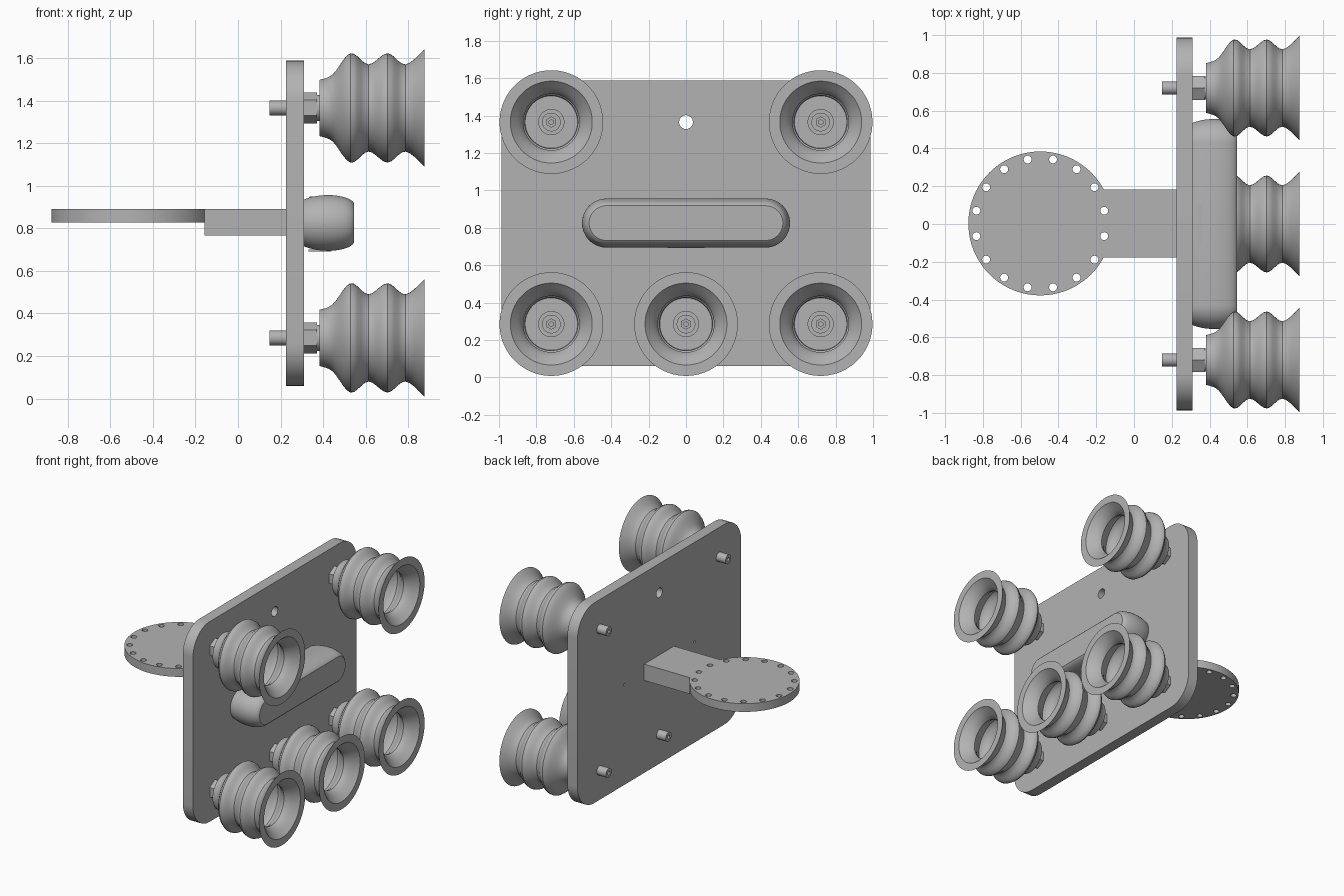
import bpy, bmesh, math
from mathutils import Matrix, Vector

if "Cube" in bpy.data.objects:
    bpy.data.objects.remove(bpy.data.objects["Cube"], do_unlink=True)

grey = bpy.data.materials.new("plain grey")
grey.use_nodes = True
grey.diffuse_color = (0.45, 0.45, 0.45, 1)
grey.node_tree.nodes["Principled BSDF"].inputs["Base Color"].default_value = grey.diffuse_color


def finish(bm, name, angle=32):
    """Turn a bmesh into a grey mesh, smooth with sharp edges kept."""
    bmesh.ops.remove_doubles(bm, verts=bm.verts, dist=0.0001)
    bmesh.ops.recalc_face_normals(bm, faces=bm.faces)
    mesh = bpy.data.meshes.new(name)
    bm.to_mesh(mesh)
    bm.free()
    mesh.shade_smooth()
    mesh.set_sharp_from_angle(angle=math.radians(angle))
    mesh.materials.append(grey)
    return mesh


def place(name, mesh, loc=(0, 0, 0)):
    ob = bpy.data.objects.new(name, mesh)
    ob.location = loc
    bpy.context.collection.objects.link(ob)
    return ob


def arc(cx, cy, r, start=0, end=360, n=24):
    full = end - start == 360
    steps = n if full else n - 1
    angles = [math.radians(start + (end - start) * k / steps) for k in range(n)]
    return [(cx + r * math.cos(a), cy + r * math.sin(a)) for a in angles]


def prism(name, outlines, lo, hi, facing_x=False):
    """Extrude a flat outline with holes along z, or along x."""
    curve = bpy.data.curves.new(name, 'CURVE')
    curve.dimensions = '2D'
    curve.fill_mode = 'BOTH'
    curve.extrude = (hi - lo) / 2
    for pts in outlines:
        sp = curve.splines.new('POLY')
        sp.points.add(len(pts) - 1)
        for p, (x, y) in zip(sp.points, pts):
            p.co = (x, y, 0, 1)
        sp.use_cyclic_u = True
    temp = bpy.data.objects.new(name, curve)
    raw = bpy.data.meshes.new_from_object(temp)
    bm = bmesh.new()
    bm.from_mesh(raw)
    bpy.data.objects.remove(temp)
    bpy.data.curves.remove(curve)
    bpy.data.meshes.remove(raw)
    bm.transform(Matrix.Translation((0, 0, (lo + hi) / 2)))
    if facing_x:
        bm.transform(Matrix(((0, 0, 1, 0), (1, 0, 0, 0), (0, 1, 0, 0), (0, 0, 0, 1))))
    return place(name, finish(bm, name))


def loft(name, profile, sides=48, stretch=0, ring=True):
    """Sweep an (x, radius) profile round the x axis; stretch widens it along y."""
    bm = bmesh.new()
    rings = []
    for x, r in profile:
        loop = []
        for k in range(sides):
            a = (k + 0.5) * math.tau / sides
            c = math.cos(a)
            loop.append(bm.verts.new((x, r * c + math.copysign(stretch, c), r * math.sin(a))))
        rings.append(loop)
    pairs = list(zip(rings, rings[1:]))
    if ring:
        pairs.append((rings[-1], rings[0]))
    else:
        bm.faces.new(rings[0])
        bm.faces.new(rings[-1])
    for a, b in pairs:
        for k in range(sides):
            j = (k + 1) % sides
            bm.faces.new((a[k], a[j], b[j], b[k]))
    return finish(bm, name)


def smooth_path(points, steps=5):
    """Rounded path through the given points."""
    p = [Vector(q) for q in points]
    p = [p[0]] + p + [p[-1]]
    out = []
    for i in range(1, len(p) - 2):
        m0, m1 = (p[i + 1] - p[i - 1]) / 2, (p[i + 2] - p[i]) / 2
        for s in range(steps):
            t = s / steps
            out.append(p[i] * (2*t**3 - 3*t**2 + 1) + m0 * (t**3 - 2*t**2 + t)
                       + p[i + 1] * (3*t**2 - 2*t**3) + m1 * (t**3 - t**2))
    return [tuple(v) for v in out + [p[-1]]]


def tube(x0, x1, r, bore):
    return [(x0, bore), (x0, r), (x1, r), (x1, bore)]


# Mounting plate with rounded corners, one large hole and two pin holes
Y, LOW, HIGH, R = 0.987, 0.06, 1.587, 0.2
outline = []
for n, (y, z) in enumerate([(Y - R, HIGH - R), (R - Y, HIGH - R), (R - Y, LOW + R), (Y - R, LOW + R)]):
    outline += arc(y, z, R, n * 90, n * 90 + 90, 12)
holes = [arc(0, 1.365, 0.037)] + [arc(s * 0.425, 0.825, 0.01, n=12) for s in (-1, 1)]
prism("mounting_plate", [outline] + holes, 0.225, 0.31, True)

# Round flange with a ring of bolt holes
CX, CY = -0.496, 0.003
bolt_holes = []
for k in range(16):
    a = (k + 0.5) * math.tau / 16
    bolt_holes.append(arc(CX + 0.345 * math.cos(a), CY + 0.345 * math.sin(a), 0.021, n=16))
prism("round_flange", [arc(CX, CY, 0.381, n=80)] + bolt_holes, 0.827, 0.89)

# Arm joining flange and plate, notched where it meets two bolt holes
arm = [(0.225, 0.183), (-0.158, 0.183)]
for s in (1, -1):
    arm += arc(-0.158, CY + s * 0.067, 0.021, 90, -90, 10)
arm += [(-0.158, -0.177), (0.225, -0.177)]
prism("arm", [arm], 0.765, 0.89)

# Long rounded housing between the cups
body = smooth_path([(0.31, 0.11), (0.35, 0.123), (0.40, 0.13), (0.45, 0.13),
                    (0.50, 0.121), (0.53, 0.108), (0.545, 0.093)], 3)
place("housing", loft("housing", body, 64, 0.425, False), (0, 0, 0.825))
prism("housing_foot", [[(0.33, -0.1), (0.44, -0.1), (0.44, 0.1), (0.33, 0.1)]], 0.692, 0.70)
slot = arc(0.353, 0.085, 0.018, 0, 180, 8) + arc(0.353, -0.085, 0.018, 180, 360, 8)
prism("housing_slot", [slot], 0.944, 0.95)

# Bellows suction cup: outer skin, flat lip, inner skin and floor
outer = smooth_path([(0.382, 0.132), (0.445, 0.158), (0.528, 0.257), (0.613, 0.205),
                     (0.702, 0.257), (0.787, 0.205), (0.877, 0.277)])
inner = smooth_path([(0.877, 0.219), (0.787, 0.15), (0.702, 0.2), (0.613, 0.15),
                     (0.528, 0.2), (0.45, 0.142)])
BORE = 0.013
cup_parts = {
    "suction_cup": loft("suction_cup", [(0.382, BORE)] + outer + inner + [(0.42, 0.14), (0.42, BORE)], 64),
    "cup_nut": loft("cup_nut", tube(0.31, 0.372, 0.073, BORE), 6),
    "cup_collar": loft("cup_collar", tube(0.372, 0.384, 0.062, BORE), 32),
    "cup_stud": loft("cup_stud", tube(0.147, 0.43, 0.035, BORE), 24),
    "cup_screw_head": loft("cup_screw_head", [(0.42, BORE), (0.42, 0.07), (0.435, 0.07), (0.435, 0.05),
                                              (0.45, 0.05), (0.45, BORE)], 32),
    "cup_screw_hex": loft("cup_screw_hex", tube(0.45, 0.46, 0.03, BORE), 6),
}
spots = {"lower_left": (0.72, 0.285), "lower_middle": (0, 0.285), "lower_right": (-0.72, 0.285),
         "upper_left": (0.72, 1.365), "upper_right": (-0.72, 1.365)}
for spot, (y, z) in spots.items():
    for part, mesh in cup_parts.items():
        place(spot + "_" + part, mesh, (0, y, z))
